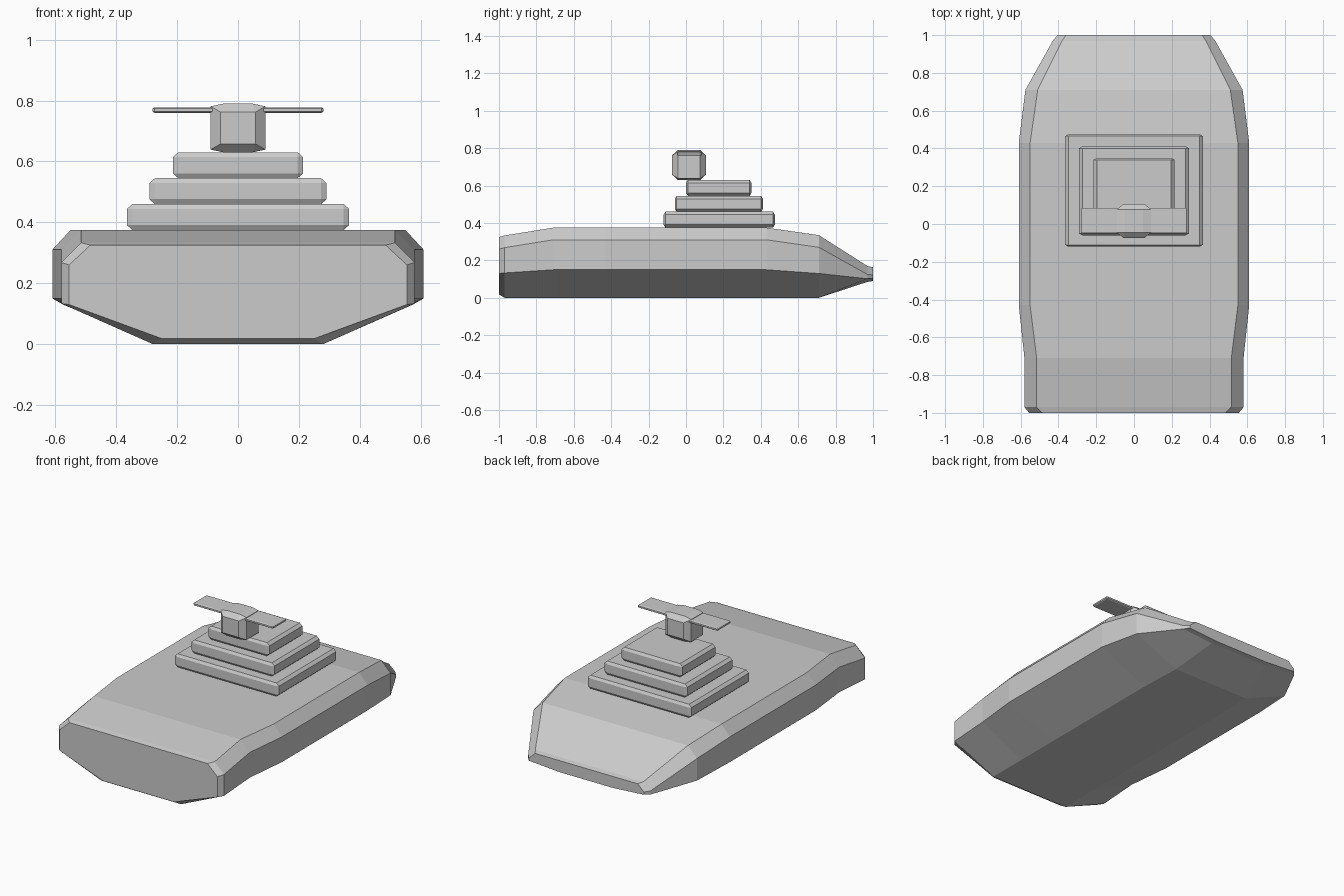
import bpy, bmesh
from itertools import product

if "Cube" in bpy.data.objects:
    bpy.data.objects.remove(bpy.data.objects["Cube"])


def finish(name, bm):
    bmesh.ops.recalc_face_normals(bm, faces=bm.faces)
    mesh = bpy.data.meshes.new(name)
    bm.to_mesh(mesh)
    bm.free()
    ob = bpy.data.objects.new(name, mesh)
    bpy.context.collection.objects.link(ob)
    return ob


def hull_block(name, centre, corner):
    """Convex block: the points of one corner mirrored into all eight octants."""
    bm = bmesh.new()
    for p in corner:
        for s in product((-1, 1), repeat=3):
            bm.verts.new([c + k * v for c, k, v in zip(centre, s, p)])
    bmesh.ops.convex_hull(bm, input=bm.verts)
    bmesh.ops.dissolve_limit(bm, angle_limit=0.01, verts=bm.verts, edges=bm.edges)
    return finish(name, bm)


def chamfer_box(name, centre, half, cut):
    (x, y, z), (a, b, c) = half, cut
    return hull_block(name, centre, [(x, y - b, z - c), (x - a, y, z - c), (x - a, y - b, z)])


# Hull stations: y, then half profile as (x, z) from keel to deck
stations = [
    (-1.00, [(.25, .018), (.555, .13), (.555, .26), (.485, .325)]),
    (-.97, [(.28, .00), (.58, .133), (.58, .268), (.515, .333)]),
    (-.71, [(.28, .00), (.58, .15), (.58, .31), (.515, .375)]),
    (-.43, [(.28, .00), (.61, .15), (.61, .31), (.55, .375)]),
    (.43, [(.28, .00), (.61, .15), (.61, .31), (.55, .375)]),
    (.71, [(.27, .00), (.575, .13), (.575, .27), (.51, .335)]),
    (.97, [(.21, .085), (.43, .102), (.43, .125), (.38, .17)]),
    (1.00, [(.19, .09), (.405, .105), (.405, .122), (.36, .163)]),
]
bm = bmesh.new()
rings = []
for y, half in stations:
    loop = half + [(-x, z) for x, z in reversed(half)]
    rings.append([bm.verts.new((x, y, z)) for x, z in loop])
for a, b in zip(rings, rings[1:]):
    for i in range(len(a)):
        j = (i + 1) % len(a)
        bm.faces.new((a[i], a[j], b[j], b[i]))
bm.faces.new(rings[0])
bm.faces.new(rings[-1])
finish("boat_hull", bm)

# Stepped cabin decks
for i, (hx, y0, y1) in enumerate([(.365, -.12, .475), (.291, -.06, .411), (.214, .0, .35)]):
    chamfer_box(f"cabin_tier_{i + 1}", (0, (y0 + y1) / 2, .4175 + .085 * i),
                (hx, (y1 - y0) / 2, .0425), (.018, .01, .016))

# Faceted mast block
hull_block("mast_block", (0, .016, .71),
           [(.09, .06, .071), (.057, .09, .052), (.048, .06, .08)])

# Radar bar across the mast
chamfer_box("radar_bar", (0, .018, .769), (.281, .067, .009), (.006, .006, .004))
